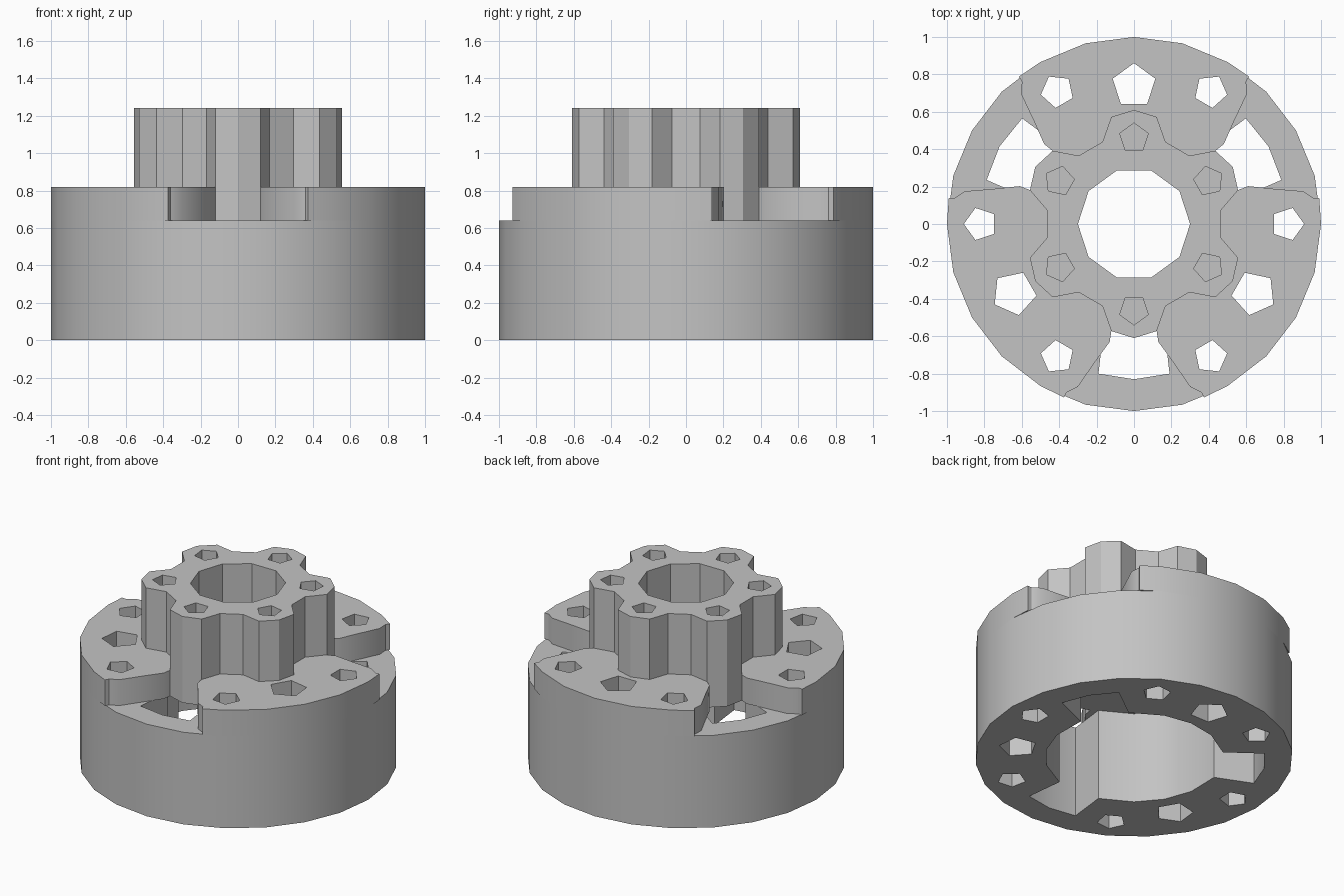
import bpy, bmesh
from math import sin, cos, radians

old = bpy.data.objects.get("Cube")
if old:
    bpy.data.objects.remove(old, do_unlink=True)

grey = bpy.data.materials.new("plain_grey")
grey.use_nodes = True
colour = (0.55, 0.55, 0.55, 1)
grey.diffuse_color = colour
shader = next(n for n in grey.node_tree.nodes if n.type == 'BSDF_PRINCIPLED')
shader.inputs["Base Color"].default_value = colour

NOTCHES = (30, 150, 270)
GROUPS = (90, 210, 330)


def polar(r, deg):
    return r * cos(radians(deg)), r * sin(radians(deg))


def ring(n, r, dist=0, deg=0):
    """Polygon of n sides, its centre at a polar position, a corner facing outward."""
    cx, cy = polar(dist, deg)
    return [(cx + x, cy + y) for x, y in (polar(r, deg + 360 * i / n) for i in range(n))]


def along(u, v, deg):
    """Point u outward and v sideways of a spoke."""
    a, b = polar(u, deg), polar(v, deg + 90)
    return a[0] + b[0], a[1] + b[1]


def prism(name, loops, z0, z1):
    """Extrude an outline with holes between two heights."""
    curve = bpy.data.curves.new(name, 'CURVE')
    curve.dimensions, curve.fill_mode = '2D', 'BOTH'
    curve.extrude = (z1 - z0) / 2
    for loop in loops:
        s = curve.splines.new('POLY')
        s.points.add(len(loop) - 1)
        for p, (x, y) in zip(s.points, loop):
            p.co = (x, y, 0, 1)
        s.use_cyclic_u = True
    temp = bpy.data.objects.new(name + "_curve", curve)
    bpy.context.collection.objects.link(temp)
    bpy.context.view_layer.update()
    graph = bpy.context.evaluated_depsgraph_get()
    mesh = bpy.data.meshes.new_from_object(temp.evaluated_get(graph))
    bpy.data.objects.remove(temp, do_unlink=True)
    bm = bmesh.new()
    bm.from_mesh(mesh)
    bmesh.ops.remove_doubles(bm, verts=bm.verts, dist=0.0005)
    bmesh.ops.translate(bm, verts=bm.verts, vec=(0, 0, (z0 + z1) / 2))
    bmesh.ops.recalc_face_normals(bm, faces=bm.faces)
    bm.to_mesh(mesh)
    bm.free()
    mesh.materials.clear()
    mesh.materials.append(grey)
    obj = bpy.data.objects.new(name, mesh)
    bpy.context.collection.objects.link(obj)
    return obj


def smooth(obj):
    bpy.ops.object.select_all(action='DESELECT')
    obj.select_set(True)
    bpy.context.view_layer.objects.active = obj
    bpy.ops.object.shade_smooth_by_angle(angle=radians(30))


# Bolt holes: three groups of a large hole between two small ones
bolt_holes = [ring(5, 0.12, 0.74, g) for g in GROUPS]
bolt_holes += [ring(5, 0.09, 0.82, a) for a in range(0, 360, 60)]
bore = ring(10, 0.3)

# Drum: round body with a three-lobed cavity
cavity = []
for c in NOTCHES:
    cavity += [along(0.54, -0.16, c), along(0.8, -0.19, c), along(0.83, 0, c),
               along(0.8, 0.19, c), along(0.54, 0.16, c)]
    cavity += [polar(0.56, c + d) for d in (40, 60, 80)]
smooth(prism("drum", [ring(24, 1), cavity] + bolt_holes, 0, 0.64))

# Flange: three petals separated by flared notches
flare = [(0.9, 0.36), (0.87, 0.3), (0.74, 0.21), (0.63, 0.13), (0.5, 0.11)]
petals = []
for c in NOTCHES:
    petals += [along(u, -v, c) for u, v in flare]
    petals += [along(u, v, c) for u, v in reversed(flare)]
    petals += [polar(1, c + d) for d in (22, 30, 45, 60, 75, 90, 98)]
smooth(prism("flange", [petals, bore] + bolt_holes, 0.64, 0.82))

# Hub: six-lobed tower with a central bore
lobes = []
for a in range(30, 390, 60):
    lobes += [polar(r, a + d) for r, d in
              ((0.47, -21), (0.585, -12), (0.61, 0), (0.585, 12), (0.47, 21))]
hub = prism("hub", [lobes, bore], 0.64, 1.24)

# Blind screw pockets in the hub lobes
pockets = [ring(5, 0.08, 0.46, a) for a in range(30, 390, 60)]
cutter = prism("pocket_cutter", pockets, 0.92, 1.4)
cutter.hide_render = True
cut = hub.modifiers.new("pockets", 'BOOLEAN')
cut.operation, cut.solver, cut.object = 'DIFFERENCE', 'EXACT', cutter
bpy.context.view_layer.objects.active = hub
bpy.ops.object.modifier_apply(modifier=cut.name)
bpy.data.objects.remove(cutter, do_unlink=True)
smooth(hub)
